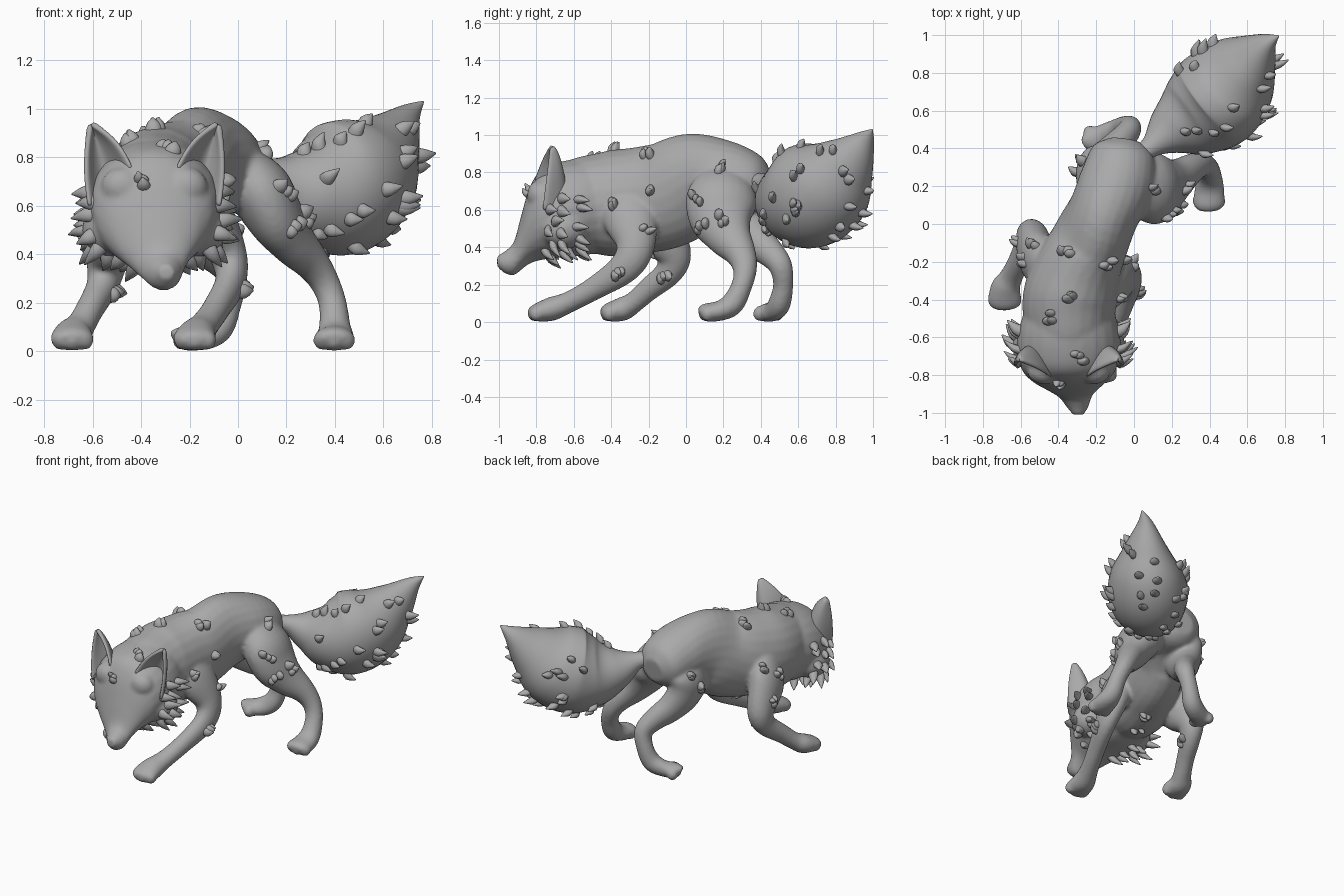
import bpy, bmesh, math, random
from mathutils import Vector, Matrix
from mathutils.bvhtree import BVHTree

cube = bpy.data.objects.get("Cube")
if cube:
    bpy.data.objects.remove(cube)
random.seed(4)

fur = bpy.data.materials.new("grey_fur")
fur.use_nodes = True
grey = (0.4, 0.4, 0.4, 1)
fur.diffuse_color = grey
fur.node_tree.nodes["Principled BSDF"].inputs["Base Color"].default_value = grey
fur.node_tree.nodes["Principled BSDF"].inputs["Roughness"].default_value = 0.8


def catmull(a, b, c, d, t):
    return [0.5 * (2*q + (r - p)*t + (2*p - 5*q + 4*r - s)*t*t + (3*q - p - 3*r + s)*t**3)
            for p, q, r, s in zip(a, b, c, d)]


def loft(bm, pts, steps=5, sides=24, axis=None):
    """Sweep ellipses (x, y, z, half width, half height) along a smooth path."""
    path = []
    for i in range(len(pts) - 1):
        a, d = pts[max(i - 1, 0)], pts[min(i + 2, len(pts) - 1)]
        path += [catmull(a, pts[i], pts[i + 1], d, k / steps) for k in range(steps)]
    path.append(pts[-1])
    ref = Vector((1, 0, 0))
    if axis and abs(axis.x) > 0.8:
        ref = Vector((0, 0, 1))
    rings = []
    for i, p in enumerate(path):
        c = Vector(p[:3])
        t = axis or Vector(path[min(i + 1, len(path) - 1)][:3]) - Vector(path[max(i - 1, 0)][:3])
        t = t.normalized()
        side = (ref - t * ref.dot(t)).normalized()
        up = side.cross(t)
        ring = []
        for k in range(sides):
            a = math.tau * k / sides
            ring.append(bm.verts.new(c + side * (max(p[3], .001) * math.cos(a))
                                     + up * (max(p[4], .001) * math.sin(a))))
        rings.append(ring)
    for r0, r1 in zip(rings, rings[1:]):
        for k in range(sides):
            n = (k + 1) % sides
            bm.faces.new((r0[k], r0[n], r1[n], r1[k]))
    bm.faces.new(rings[0][::-1])
    bm.faces.new(rings[-1])


def ball(bm, centre, radii):
    m = Matrix.Translation(centre) @ Matrix.Diagonal((*radii, 1))
    bmesh.ops.create_uvsphere(bm, u_segments=20, v_segments=12, radius=1, matrix=m)


def finish(bm, name):
    bmesh.ops.recalc_face_normals(bm, faces=bm.faces)
    for f in bm.faces:
        f.smooth = True
    mesh = bpy.data.meshes.new(name)
    bm.to_mesh(mesh)
    bm.free()
    mesh.materials.append(fur)
    obj = bpy.data.objects.new(name, mesh)
    bpy.context.scene.collection.objects.link(obj)
    return obj


def fuse(obj, voxel, rounds):
    """Blend overlapping volumes into one skin."""
    m = obj.modifiers.new("blend", 'REMESH')
    m.mode, m.voxel_size, m.use_smooth_shade = 'VOXEL', voxel, True
    s = obj.modifiers.new("soften", 'SMOOTH')
    s.factor, s.iterations = 0.5, rounds


def leg(bm, pts):
    """A leg path ending in a paw, with three toes."""
    loft(bm, pts)
    heel, toe = Vector(pts[-3][:3]), Vector(pts[-1][:3])
    d = (toe - heel).normalized()
    across = Vector((-d.y, d.x, 0)).normalized()
    for k in (-1, 0, 1):
        c = toe + across * (k * .05) - d * (.03 + .015 * abs(k))
        c.z = .045
        ball(bm, c, (.038, .038, .042))


# Torso, from rump to neck
bm = bmesh.new()
loft(bm, [(-.05, .445, .72, .08, .08), (-.06, .38, .73, .165, .15), (-.09, .22, .765, .2, .205),
          (-.165, .05, .75, .19, .265), (-.235, -.1, .68, .205, .285), (-.3, -.25, .65, .235, .285),
          (-.34, -.4, .635, .25, .285), (-.345, -.55, .64, .23, .25), (-.345, -.64, .64, .18, .22)])

# Head and muzzle, in upright sections
loft(bm, [(-.34, -.42, .62, .22, .24), (-.345, -.55, .615, .265, .26), (-.345, -.68, .6, .275, .255),
          (-.345, -.78, .57, .245, .24), (-.34, -.84, .51, .19, .2), (-.325, -.885, .415, .125, .14),
          (-.31, -.92, .34, .085, .09), (-.3, -.965, .32, .06, .062), (-.295, -1.01, .325, .03, .03)],
     axis=Vector((0, -1, 0)))
# Cheeks and brows
for s in (-1, 1):
    ball(bm, (-.345 + s * .185, -.65, .5), (.115, .13, .11))
    ball(bm, (-.345 + s * .13, -.78, .68), (.09, .07, .08))

# Front legs
leg(bm, [(-.22, -.3, .74, .07, .1), (-.13, -.3, .58, .1, .15), (-.045, -.27, .41, .08, .105),
         (-.03, -.33, .29, .064, .085), (-.09, -.5, .175, .057, .062), (-.14, -.63, .105, .062, .057),
         (-.17, -.72, .07, .08, .064), (-.18, -.8, .05, .088, .048), (-.18, -.84, .04, .05, .03)])
leg(bm, [(-.44, -.27, .72, .07, .1), (-.51, -.18, .53, .1, .15), (-.54, -.07, .37, .085, .1),
         (-.56, -.09, .27, .066, .075), (-.61, -.2, .175, .058, .062), (-.65, -.28, .105, .062, .057),
         (-.68, -.34, .07, .08, .064), (-.685, -.42, .05, .088, .048), (-.685, -.45, .04, .05, .03)])

# Hind legs
leg(bm, [(-.03, .2, .82, .07, .1), (.08, .19, .68, .13, .185), (.15, .19, .56, .12, .175),
         (.22, .23, .46, .095, .125), (.3, .29, .37, .075, .085), (.355, .315, .29, .062, .066),
         (.39, .3, .2, .058, .056), (.4, .25, .1, .066, .062), (.4, .18, .06, .08, .054),
         (.395, .1, .05, .082, .048), (.395, .075, .04, .05, .03)])
leg(bm, [(-.1, .24, .8, .07, .1), (-.19, .25, .65, .11, .17), (-.19, .29, .54, .1, .14),
         (-.14, .36, .45, .085, .105), (-.06, .45, .37, .07, .078), (-.02, .505, .3, .06, .064),
         (-.04, .52, .2, .056, .054), (-.08, .5, .1, .064, .06), (-.15, .47, .06, .066, .054),
         (-.23, .43, .05, .066, .048), (-.25, .42, .04, .045, .03)])
body = finish(bm, "body")
fuse(body, .012, 8)

# Bushy tail
bm = bmesh.new()
loft(bm, [(0, .34, .76, .05, .05), (.09, .41, .74, .06, .055), (.19, .49, .69, .14, .13),
          (.3, .56, .66, .22, .22), (.42, .65, .67, .265, .28), (.53, .76, .74, .235, .26),
          (.62, .86, .85, .145, .165), (.7, .95, .965, .058, .065), (.765, .995, 1.03, .004, .004)], 8, 32)
tail = finish(bm, "tail")

# Cupped ears, mirrored about the head's middle
for s, name in ((1, "left_ear"), (-1, "right_ear")):
    bm = bmesh.new()
    mid = Vector((-.345, 0, 0))
    outer, inner, tip = (mid + Vector((s * x, y, z)) for x, y, z in
                         ((.27, -.77, .59), (.09, -.815, .75), (.265, -.725, .945)))
    rows, cols = 10, 10
    grid = []
    for i in range(rows + 1):
        v = i / rows * .97
        swell = math.sin(math.pi * v) * .018
        o = outer.lerp(tip, v) + Vector((s * swell, 0, 0))
        n = inner.lerp(tip, v) + Vector((-s * swell, 0, swell))
        row = []
        for k in range(cols + 1):
            u = k / cols
            p = o.lerp(n, u)
            p.y += .15 * (1 - v) ** .7 * (1 - (2*u - 1) ** 2)
            row.append(bm.verts.new(p))
        grid.append(row)
    for r0, r1 in zip(grid, grid[1:]):
        for k in range(cols):
            bm.faces.new((r0[k], r0[k + 1], r1[k + 1], r1[k]))
    ear = finish(bm, name)
    thick = ear.modifiers.new("thickness", 'SOLIDIFY')
    thick.thickness, thick.offset = .024, 0
    ear.modifiers.new("round", 'SUBSURF').levels = 1

# Fur tufts grow from the nearest point of a surface
deps = bpy.context.evaluated_depsgraph_get()
skin = BVHTree.FromObject(body, deps)
tail_skin = BVHTree.FromObject(tail, deps)


def tuft(bm, surface, p, lean, length, width):
    loc, n, _, _ = surface.find_nearest(Vector(p))
    lean = Vector(lean)
    d = (n * .6 + lean).normalized()
    pts = [(*(loc - n * .035 - d * .01), width, width * .8),
           (*(loc + d * length * .3), width * .8, width * .6),
           (*(loc + d * length + lean * length * .2), .003, .003)]
    loft(bm, pts, 3, 10, axis=d)


def jitter(r):
    return Vector([random.uniform(-r, r) for _ in range(3)])


# Cheek ruff, in three rows swept back
bm = bmesh.new()
for s in (-1, 1):
    for row in range(3):
        for k in range(6):
            a = math.radians(15 - 18 * k + 6 * row)
            p = Vector((-.345 + s * .3 * math.cos(a), -.74 + .085 * row, .56 + .25 * math.sin(a)))
            tuft(bm, skin, p + jitter(.02), (s * .25, .6, -.15), random.uniform(.06, .095), .036)
finish(bm, "cheek_ruff")

# Small clumps on back, shoulders, hips and brow
bm = bmesh.new()
spots = [(-.35, -.38, .95), (-.16, -.2, .9), (-.38, -.15, .95), (-.45, -.5, .9), (-.28, -.72, .88),
         (-.41, -.86, .7), (-.05, -.39, .64), (-.05, -.22, .7), (0, -.22, .5), (.2, .05, .66),
         (.15, .16, .86), (.2, .1, .53), (.26, .2, .54), (-.58, -.1, .7), (-.6, -.2, .58),
         (-.62, -.1, .45), (-.3, .35, .72), (-.32, .25, .6), (-.5, -.12, .22), (-.25, -.2, .33),
         (-.32, -.35, .33), (.02, -.36, .25)]
for p in spots:
    for k in range(3):
        tuft(bm, skin, Vector(p) + jitter(.025), (0, .3, .1), random.uniform(.025, .05),
             random.uniform(.026, .04))
finish(bm, "fur_clumps")

# Tail tufts, pointing toward the tip
bm = bmesh.new()
for k in range(44):
    p = Vector((.5, .71, .7)) + jitter(1).normalized() * .3
    tuft(bm, tail_skin, p, (.45, .4, .2), random.uniform(.04, .075), .036)
finish(bm, "tail_tufts")
